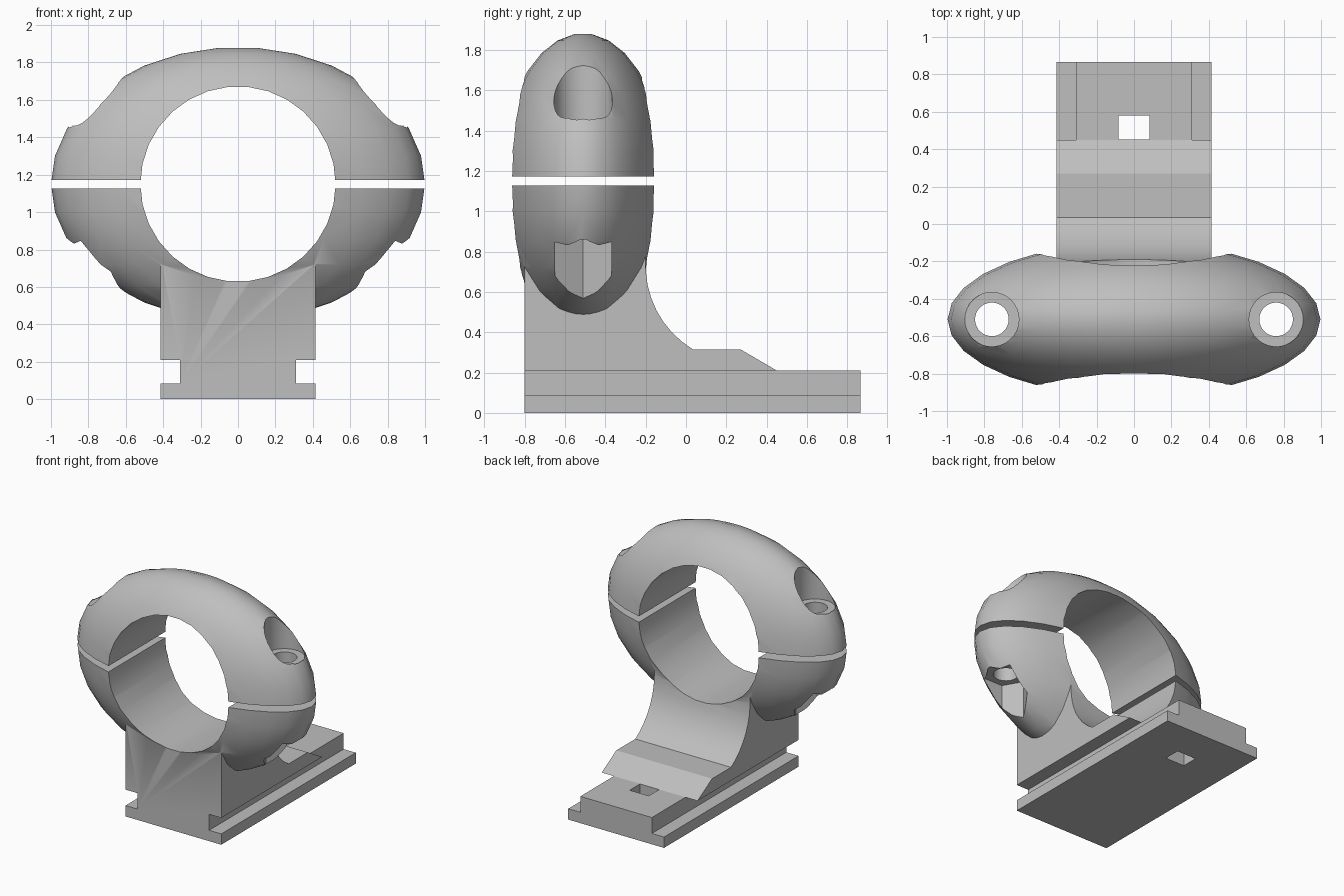
import bpy, bmesh
from math import sin, cos, pi, radians, sqrt

cube = bpy.data.objects.get("Cube")
if cube:
    bpy.data.objects.remove(cube, do_unlink=True)

CY, CZ = -0.51, 1.15          # ring centre
GAP = 0.023                   # half the split between the clamp halves
HALF_W = 0.415                # half width of the block

grey = bpy.data.materials.new("plain grey")
grey.use_nodes = True
grey.diffuse_color = (0.52, 0.52, 0.52, 1)
grey.node_tree.nodes["Principled BSDF"].inputs["Base Color"].default_value = (0.52, 0.52, 0.52, 1)


def finish(name, bm):
    bmesh.ops.recalc_face_normals(bm, faces=bm.faces)
    mesh = bpy.data.meshes.new(name)
    bm.to_mesh(mesh)
    bm.free()
    ob = bpy.data.objects.new(name, mesh)
    bpy.context.collection.objects.link(ob)
    return ob


def prism(name, pts, axis, lo, hi):
    """Extrude a 2D outline along x, y or z."""
    place = {"x": lambda a, b, t: (t, a, b),
             "y": lambda a, b, t: (a, t, b),
             "z": lambda a, b, t: (a, b, t)}[axis]
    bm = bmesh.new()
    ends = [[bm.verts.new(place(a, b, t)) for a, b in pts] for t in (lo, hi)]
    for end in ends:
        bm.faces.new(end)
    n = len(pts)
    for i in range(n):
        j = (i + 1) % n
        bm.faces.new((ends[0][i], ends[0][j], ends[1][j], ends[1][i]))
    return finish(name, bm)


def circle(cx, cy, r, n):
    return [(cx + r * cos(2 * pi * i / n), cy + r * sin(2 * pi * i / n)) for i in range(n)]


def rect(x0, x1, y0, y1):
    return [(x0, y0), (x1, y0), (x1, y1), (x0, y1)]


def ellipsoid(name, rx, ry, rz, rings=15, segs=30):
    """Flat-capped ellipsoid with rings stacked in z."""
    bm = bmesh.new()
    rows = []
    for i in range(rings):
        p = pi * (i + 0.5) / rings
        rows.append([bm.verts.new((x, CY + y * ry / rx, CZ + rz * cos(p)))
                     for x, y in circle(0, 0, rx * sin(p), segs)])
    bm.faces.new(rows[0])
    bm.faces.new(rows[-1])
    for a, b in zip(rows, rows[1:]):
        for i in range(segs):
            j = (i + 1) % segs
            bm.faces.new((a[i], a[j], b[j], b[i]))
    return finish(name, bm)


def boolean(target, tool, operation="DIFFERENCE"):
    """Apply a boolean and discard the tool."""
    mod = target.modifiers.new("cut", "BOOLEAN")
    mod.operation, mod.solver, mod.object = operation, "EXACT", tool
    bpy.context.view_layer.update()
    dg = bpy.context.evaluated_depsgraph_get()
    mesh = bpy.data.meshes.new_from_object(target.evaluated_get(dg))
    target.modifiers.clear()
    target.data = mesh
    bpy.data.objects.remove(tool, do_unlink=True)


# Clamp halves, split across the middle
upper = ellipsoid("upper_clamp", 1.0, 0.415, 0.732)
lower = ellipsoid("lower_clamp_and_mount", 1.0, 0.415, 0.732)
boolean(upper, prism("cutter", rect(-2, 2, -2, 2), "z", -1, CZ + GAP))
boolean(lower, prism("cutter", rect(-2, 2, -2, 2), "z", CZ - GAP, 3))

# Mounting block side profile: foot, ramp, shelf and concave rise
arc = [(0.285 + 0.485 * cos(radians(a)), 0.73 + 0.485 * sin(radians(a)))
       for a in range(239, 179, -8)]
profile = [(-0.8, 0), (0.865, 0), (0.865, 0.21), (0.45, 0.21), (0.27, 0.315)]
profile += arc + [(-0.2, 0.73), (-0.2, 0.9), (-0.8, 0.9)]
block = prism("block", profile, "x", -HALF_W, HALF_W)

# Side slots, open at the top along the low foot
slot = [(-1, 0.085), (1, 0.085), (1, 0.4), (0.45, 0.4), (0.45, 0.21), (-1, 0.21)]
for lo, hi in ((0.31, 0.6), (-0.6, -0.31)):
    boolean(block, prism("cutter", slot, "x", lo, hi))

# Rectangular hole through the foot
boolean(block, prism("cutter", rect(-0.083, 0.083, 0.451, 0.58), "z", -0.1, 0.5))
boolean(lower, block, "UNION")

# Bore, bolt holes, round counterbores and hexagonal nut pockets
for half in (upper, lower):
    boolean(half, prism("cutter", circle(0, CZ, 0.522, 30), "y", -2, 1))
    for x in (-0.76, 0.76):
        boolean(half, prism("cutter", circle(x, CY, 0.09, 30), "z", 0.3, 2.2))
for x in (-0.76, 0.76):
    boolean(upper, prism("cutter", circle(x, CY, 0.145, 30), "z", 1.45, 2.2))
    boolean(lower, prism("cutter", circle(x, CY, 0.162, 6), "z", 0.3, 0.86))

# Material and shading
for half in (upper, lower):
    half.data.materials.clear()
    half.data.materials.append(grey)
    bpy.ops.object.select_all(action="DESELECT")
    half.select_set(True)
    bpy.context.view_layer.objects.active = half
    bpy.ops.object.shade_smooth_by_angle(angle=radians(30))
